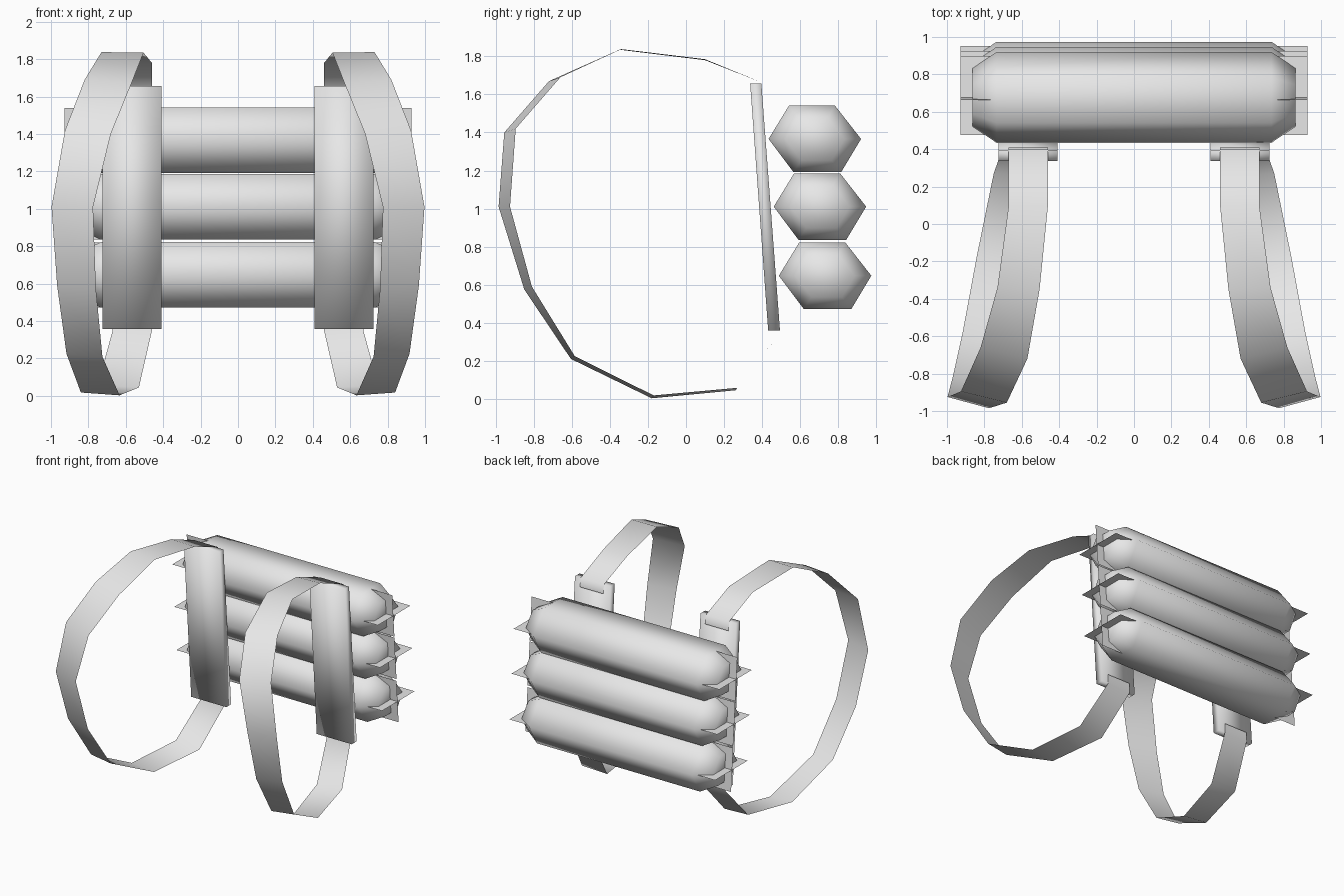
import bpy
import bmesh

default_cube = bpy.data.objects.get("Cube")
if default_cube:
    bpy.data.objects.remove(default_cube, do_unlink=True)

grey = bpy.data.materials.new("light_grey")
grey.use_nodes = True
grey.diffuse_color = (0.8, 0.8, 0.8, 1)
grey.node_tree.nodes["Principled BSDF"].inputs["Base Color"].default_value = (0.8, 0.8, 0.8, 1)


def loft(name, rings, closed=True, capped=True, smooth=True, mirrored=False):
    """Skin a list of cross-sections that have equal point counts."""
    bm = bmesh.new()
    rows = [[bm.verts.new((-x if mirrored else x, y, z)) for x, y, z in ring] for ring in rings]
    count = len(rings[0])
    for low, high in zip(rows, rows[1:]):
        for i in range(count if closed else count - 1):
            j = (i + 1) % count
            face = [low[i], low[j], high[j], high[i]]
            bm.faces.new(face[::-1] if mirrored else face)
    if closed and capped:
        bm.faces.new(rows[0])
        bm.faces.new(rows[-1])
        bmesh.ops.recalc_face_normals(bm, faces=bm.faces)
    for face in bm.faces:
        face.smooth = smooth
    mesh = bpy.data.meshes.new(name)
    bm.to_mesh(mesh)
    bm.free()
    mesh.materials.append(grey)
    obj = bpy.data.objects.new(name, mesh)
    bpy.context.collection.objects.link(obj)
    return obj


# Hexagonal rolls with tapered ends, leaning slightly forward at the top
HEXAGON = [(0.243, 0), (0.106, 0.175), (-0.136, 0.175),
           (-0.243, 0), (-0.112, -0.175), (0.138, -0.175)]
END_TAPER = [(-0.863, 0.64), (-0.735, 1), (0.735, 1), (0.863, 0.64)]
FIN_X = 0.928


def build_roll(label, cy, cz):
    rings = [[(x, cy + y * s, cz + z * s) for y, z in HEXAGON] for x, s in END_TAPER]
    loft(label + "_roll", rings)
    # Crossed panels that poke out of both tapered ends
    flat = [[(x, cy + y, cz) for y in (-0.2, 0.22)] for x in (-FIN_X, FIN_X)]
    loft(label + "_flat_fin", flat, closed=False, smooth=False)
    upright = [[(x, cy - 0.08 * z, cz + z) for z in (-0.174, 0.174)] for x in (-FIN_X, FIN_X)]
    loft(label + "_upright_fin", upright, closed=False, smooth=False)


for label, cy, cz in (("top", 0.677, 1.366), ("middle", 0.704, 1.01), ("bottom", 0.731, 0.647)):
    build_roll(label, cy, cz)

# Strap stations: inner edge point, then outer edge point
STRAP = [
    ((0.46, 0.41, 1.59), (0.67, 0.41, 1.59)),
    ((0.46, 0.40, 1.662), (0.67, 0.40, 1.662)),
    ((0.46, 0.10, 1.78), (0.67, 0.10, 1.785)),
    ((0.505, -0.35, 1.835), (0.73, -0.34, 1.838)),
    ((0.57, -0.72, 1.67), (0.82, -0.66, 1.69)),
    ((0.68, -0.955, 1.40), (0.925, -0.895, 1.42)),
    ((0.775, -0.985, 1.01), (0.997, -0.925, 1.01)),
    ((0.76, -0.85, 0.575), (0.967, -0.81, 0.59)),
    ((0.725, -0.605, 0.21), (0.917, -0.585, 0.225)),
    ((0.633, -0.18, 0.003), (0.84, -0.17, 0.018)),
    ((0.53, 0.26, 0.045), (0.75, 0.27, 0.058)),
    ((0.46, 0.497, 0.35), (0.67, 0.497, 0.35)),
    ((0.46, 0.498, 0.43), (0.67, 0.498, 0.43)),
]

# Leaning pad, as (front y, back y, height) at its bottom and top
PAD = [(0.432, 0.494, 0.358), (0.337, 0.396, 1.658)]

for side, mirrored in (("left", False), ("right", True)):
    loft(side + "_strap", STRAP, closed=False, mirrored=mirrored)
    rings = [[(0.408, front, z), (0.725, front, z), (0.725, back, z), (0.408, back, z)]
             for front, back, z in PAD]
    loft(side + "_pad", rings, mirrored=mirrored)
